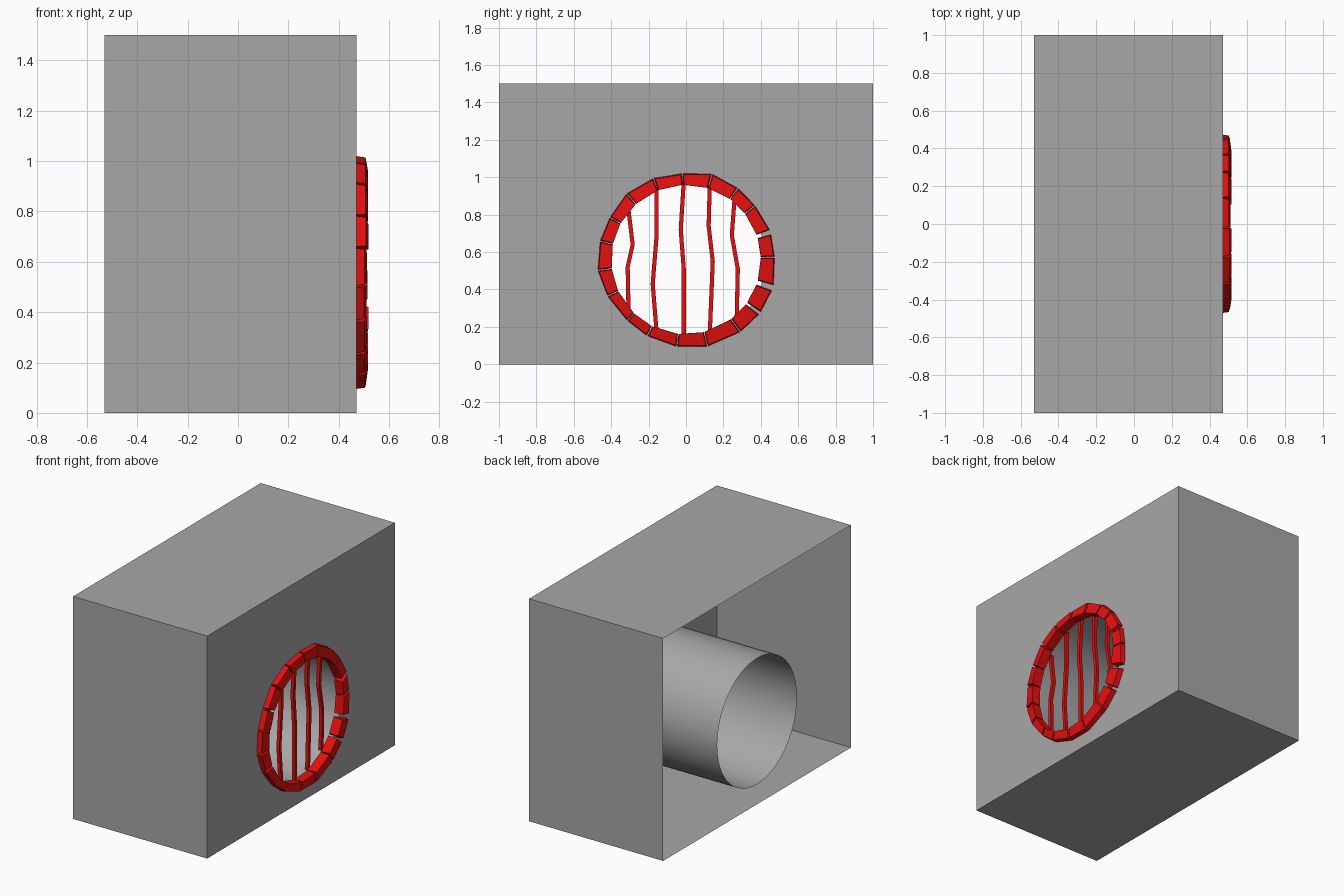
import bpy
import bmesh
import random
from math import sin, cos, radians, pi, sqrt

random.seed(4)
if "Cube" in bpy.data.objects:
    bpy.data.objects.remove(bpy.data.objects["Cube"], do_unlink=True)

BACK, WALL = -0.53, 0.47      # open rear plane and pierced wall
HALF_Y, HEIGHT = 1.0, 1.5
CENTRE_Z, HOLE = 0.56, 0.425
SEGMENTS = 64


def make_material(name, colour):
    mat = bpy.data.materials.new(name)
    mat.use_nodes = True
    mat.diffuse_color = colour
    mat.node_tree.nodes["Principled BSDF"].inputs["Base Color"].default_value = colour
    return mat


def make_object(name, bm, mat):
    mesh = bpy.data.meshes.new(name)
    bm.to_mesh(mesh)
    bm.free()
    mesh.materials.append(mat)
    obj = bpy.data.objects.new(name, mesh)
    bpy.context.collection.objects.link(obj)
    return obj


def polar(bm, x, radius, angle):
    return bm.verts.new((x, radius * cos(angle), CENTRE_Z + radius * sin(angle)))


def ring(bm, x):
    return [polar(bm, x, HOLE, 2 * pi * i / SEGMENTS) for i in range(SEGMENTS)]


def bridge(bm, a, b):
    for i in range(len(a)):
        j = (i + 1) % len(a)
        bm.faces.new((a[i], a[j], b[j], b[i]))


def loop_edges(bm, verts):
    return [bm.edges.new((v, verts[i - 1])) for i, v in enumerate(verts)]


grey = make_material("stone grey", (0.39, 0.39, 0.39, 1))
red = make_material("bright red", (0.78, 0.005, 0.005, 1))

# Thin shell, open at the rear, with a round hole in the wall
bm = bmesh.new()
corners = [(-HALF_Y, 0), (HALF_Y, 0), (HALF_Y, HEIGHT), (-HALF_Y, HEIGHT)]
front = [bm.verts.new((WALL, y, z)) for y, z in corners]
rear = [bm.verts.new((BACK, y, z)) for y, z in corners]
edges = loop_edges(bm, front) + loop_edges(bm, ring(bm, WALL))
bmesh.ops.triangle_fill(bm, edges=edges, use_beauty=True, normal=(1, 0, 0))
bridge(bm, front, rear)
bmesh.ops.recalc_face_normals(bm, faces=bm.faces)
make_object("wall_shell", bm, grey)

# Drain pipe running from the hole to the rear plane
bm = bmesh.new()
bridge(bm, ring(bm, WALL), ring(bm, BACK))
for face in bm.faces:
    face.smooth = True
bmesh.ops.recalc_face_normals(bm, faces=bm.faces)
make_object("pipe", bm, grey)

# Irregular stones around the hole: joint angle and outer radius, clockwise
joints = [(92.5, .463), (73, .48), (54, .474), (38, .471), (18, .477),
          (1.6, .476), (-18, .49), (-36, .49), (-53, .486), (-76, .48),
          (-96, .47), (-117, .46), (-134, .455), (-155, .465), (-173, .477),
          (-192, .472), (-209, .467), (-228, .476), (-248, .47)]
wide_gaps = {4: 1.3, 6: 1.6, 7: 0.8}
INNER = 0.40
bm = bmesh.new()
for i, (start, r_start) in enumerate(joints):
    k = (i + 1) % len(joints)
    end, r_end = joints[k]
    if k == 0:
        end -= 360
    a = radians(start - wide_gaps.get(i, 0.2))
    b = radians(end + wide_gaps.get(k, 0.2))
    inset = radians(0.7)
    lift = random.uniform(-0.004, 0.004)
    base = [polar(bm, WALL - 0.02, r, t) for r, t in
            ((INNER, a), (r_start, a), (r_end, b), (INNER, b))]
    face = [polar(bm, x + lift, r, t) for x, r, t in
            ((0.514, INNER, a - inset), (0.504, r_start - 0.008, a - inset),
             (0.504, r_end - 0.008, b + inset), (0.514, INNER, b + inset))]
    bridge(bm, base, face)
    bm.faces.new(base)
    bm.faces.new(face)
bmesh.ops.recalc_face_normals(bm, faces=bm.faces)
make_object("stone_ring", bm, red)

# Crooked grate bars: top y, two bends (y, z), bottom y
bars = [(-.31, (-.285, .64), (-.312, .52), -.307),
        (-.157, (-.157, .69), (-.178, .43), -.157),
        (-.012, (-.028, .72), (-.012, .51), -.012),
        (.127, (.121, .74), (.143, .55), .127),
        (.26, (.245, .69), (.277, .51), .271)]
BAR_X, THICK = 0.43, 0.011
for n, (top, bend_a, bend_b, bottom) in enumerate(bars):
    bm = bmesh.new()
    reach = [sqrt(HOLE ** 2 - y ** 2) - 0.005 for y in (top, bottom)]
    path = [(top, CENTRE_Z + reach[0]), bend_a, bend_b, (bottom, CENTRE_Z - reach[1])]
    rows = [[bm.verts.new((BAR_X + sx * THICK, y + sy * THICK, z))
             for sx, sy in ((-1, -1), (1, -1), (1, 1), (-1, 1))] for y, z in path]
    for upper, lower in zip(rows, rows[1:]):
        bridge(bm, upper, lower)
    bm.faces.new(rows[0])
    bm.faces.new(rows[-1])
    bmesh.ops.recalc_face_normals(bm, faces=bm.faces)
    make_object(f"grate_bar_{n + 1}", bm, red)
